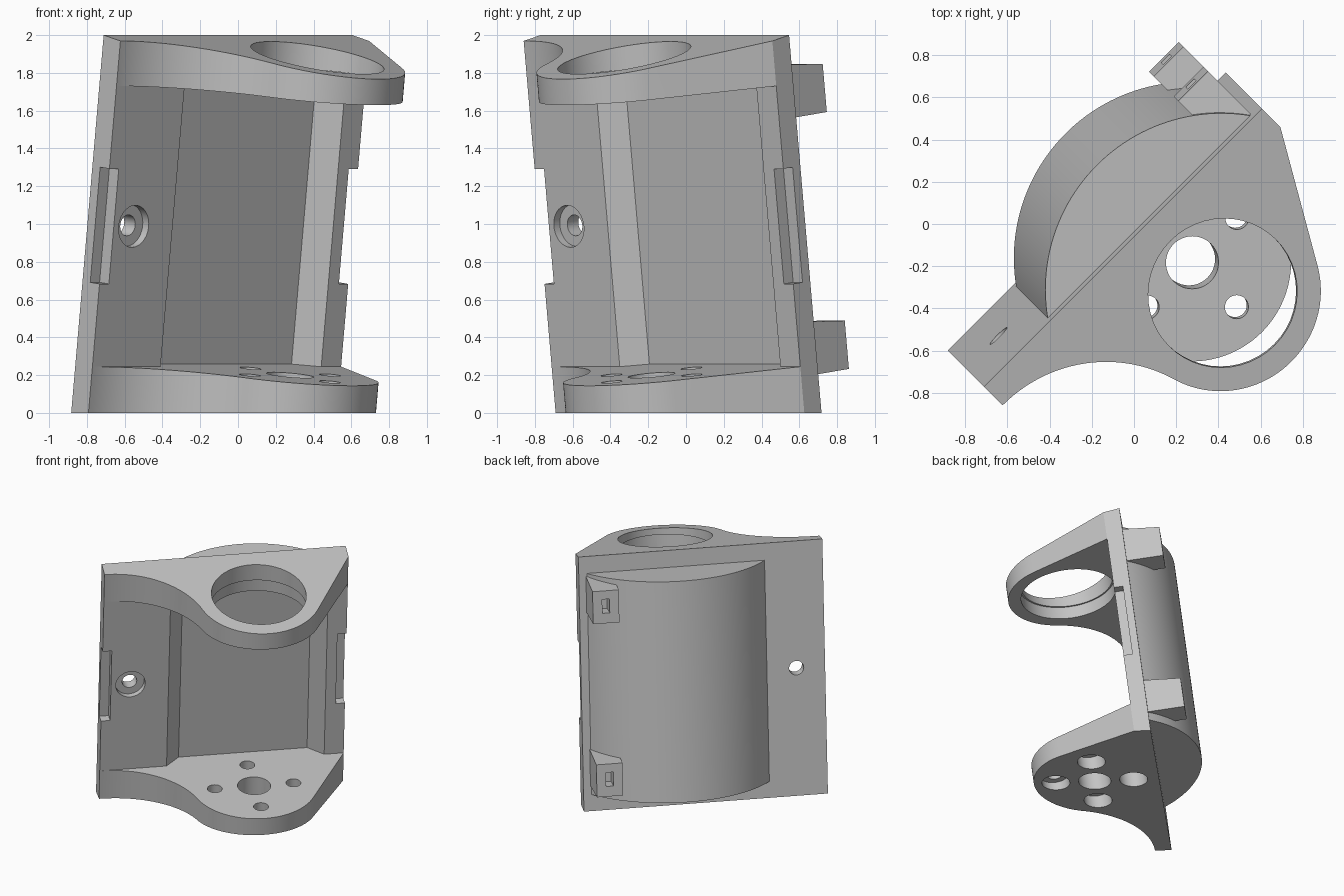
import bpy, bmesh, math
from mathutils import Matrix, Vector

cube = bpy.data.objects.get("Cube")
if cube:
    bpy.data.objects.remove(cube, do_unlink=True)

GREY = (0.55, 0.55, 0.55, 1)
grey = bpy.data.materials.new("plain grey")
grey.use_nodes = True
grey.diffuse_color = GREY
grey.node_tree.nodes["Principled BSDF"].inputs["Base Color"].default_value = GREY

# Local frame: u along the plate, v out of its front, w up the tilted axis
SLOPE = 0.1215
TILT = math.atan(SLOPE)
HEIGHT = 2 / math.cos(TILT)
LEFT, RIGHT, THICK = -1.048, 0.814, 0.128
CU, CV, RING = 0.066, 0.497, 0.47
LOW, HIGH = 0.262, HEIGHT - 0.256
FRAME = (Matrix.Translation((-0.142, 0.142, 0)) @ Matrix.Rotation(math.radians(45), 4, 'Z')
         @ Matrix.Rotation(TILT, 4, 'X'))


def finish_mesh(name, bm):
    bmesh.ops.recalc_face_normals(bm, faces=bm.faces)
    mesh = bpy.data.meshes.new(name)
    bm.to_mesh(mesh)
    bm.free()
    mesh.materials.append(grey)
    obj = bpy.data.objects.new(name, mesh)
    bpy.context.collection.objects.link(obj)
    return obj


def prism_bm(points, w0, w1):
    bm = bmesh.new()
    face = bm.faces.new([bm.verts.new((u, -v, w0)) for u, v in points])
    new = bmesh.ops.extrude_face_region(bm, geom=[face])["geom"]
    bmesh.ops.translate(bm, vec=(0, 0, w1 - w0),
                        verts=[g for g in new if isinstance(g, bmesh.types.BMVert)])
    return bm


def prism(name, points, w0, w1):
    return finish_mesh(name, prism_bm(points, w0, w1))


def box(name, u0, u1, v0, v1, w0, w1):
    return prism(name, [(u0, v0), (u1, v0), (u1, v1), (u0, v1)], w0, w1)


def arc(cu, cv, r, a0, a1, n):
    return [(cu + r * math.cos(a0 + (a1 - a0) * i / n),
             cv + r * math.sin(a0 + (a1 - a0) * i / n)) for i in range(n + 1)]


def disc(name, u, v, r, w0, w1):
    return prism(name, arc(u, v, r, 0, math.tau, 48)[:-1], w0, w1)


def rod(name, u, w, r, v0, v1):
    bm = bmesh.new()
    bmesh.ops.create_cone(bm, cap_ends=True, segments=40, radius1=r, radius2=r, depth=v1 - v0,
                          matrix=Matrix.Translation((u, -(v0 + v1) / 2, w))
                          @ Matrix.Rotation(math.pi / 2, 4, 'X'))
    return finish_mesh(name, bm)


def cut(obj, cutters):
    for c in cutters:
        c.hide_render = True
        mod = obj.modifiers.new("cut", 'BOOLEAN')
        mod.operation, mod.solver, mod.object = 'DIFFERENCE', 'EXACT', c
    mesh = bpy.data.meshes.new_from_object(
        obj.evaluated_get(bpy.context.evaluated_depsgraph_get()))
    obj.modifiers.clear()
    obj.data = mesh
    for c in cutters:
        bpy.data.objects.remove(c, do_unlink=True)


# Bracket outline: plate, concave fillet, round nose, straight tangent side
FU = LEFT + 0.004
dx = CU - FU
k = CV - THICK
fr = (dx * dx + k * k - RING * RING) / (2 * (RING + k))
join = math.atan2(THICK + fr - CV, FU - CU)
corner = Vector((RIGHT - CU, THICK - CV))
side = math.atan2(corner.y, corner.x) + math.acos(RING / corner.length)
outline = [(LEFT, 0), (RIGHT, 0), (RIGHT, THICK)]
outline += arc(CU, CV, RING, side, join, 48)
outline += arc(FU, THICK + fr, fr, join - math.pi, -math.pi / 2, 24)[1:]
outline.append((LEFT, THICK))

# Solid with the ends sloped towards the nose
bm = prism_bm(outline, 0, HEIGHT)
for z, s in ((0, -1), (HEIGHT, 1)):
    bmesh.ops.bisect_plane(bm, geom=bm.verts[:] + bm.edges[:] + bm.faces[:], dist=1e-6,
                           plane_co=(0, 0, z), plane_no=(0, -SLOPE, s), clear_outer=True)
    bmesh.ops.holes_fill(bm, edges=[e for e in bm.edges if e.is_boundary])
bmesh.ops.remove_doubles(bm, verts=bm.verts, dist=1e-5)
bracket = finish_mesh("bracket", bm)

# Space between the flanges with a shallow bevelled pocket in the plate
cutters = [prism("opening", [(-2, THICK), (-0.538, THICK), (-0.427, 0.016), (0.554, 0.016),
                             (0.665, THICK), (2, THICK), (2, 2), (-2, 2)], LOW, HIGH)]
# Edge notches
MID = HEIGHT / 2 + 0.003
for u in (LEFT, RIGHT):
    cutters.append(box("notch", u - 0.07, u + 0.07, THICK - 0.07, 0.3, MID - 0.307, MID + 0.307))
# Counterbored screw hole in the plate
cutters += [rod("screw_hole", -0.829, MID, 0.056, -0.2, 0.3),
            rod("screw_recess", -0.829, MID, 0.112, THICK - 0.045, 0.3)]
# Stepped ring in the upper flange
cutters += [disc("ring_hole", CU, CV, 0.357, MID, 2.2),
            disc("ring_step", CU, CV, 0.37, MID + 0.1, 1.86)]
# Centre hole and four counterbored holes in the lower flange
cutters.append(disc("centre_hole", CU, CV, 0.125, -0.2, 0.6))
for i in range(4):
    u = CU + 0.3 * math.cos(i * math.pi / 2)
    v = CV + 0.3 * math.sin(i * math.pi / 2)
    cutters += [disc("mount_hole", u, v, 0.056, -0.2, 0.6),
                disc("mount_recess", u, v, 0.108, -0.2, 0.165)]
cut(bracket, cutters)
parts = [bracket]

# Curved housing on the back of the plate
HU, HALF, BULGE = 0.074, 0.678, 0.35
R = (HALF * HALF + BULGE * BULGE) / (2 * BULGE)
SPREAD = math.asin(HALF / R)
curve = arc(HU, R - BULGE, R, -math.pi / 2 - SPREAD, -math.pi / 2 + SPREAD, 48)
parts.append(prism("back_housing", [(HU - HALF, 0.01)] + curve + [(HU + HALF, 0.01)], 0.13, 1.88))

# Slotted clip blocks on the back
for name, w in (("lower_clip", 0.2), ("upper_clip", 1.57)):
    clip = box(name, 0.56, 0.76, -0.285, 0.01, w, w + 0.287)
    for vert in clip.data.vertices:
        if vert.co.y > 0.2 and vert.co.z > w + 0.2:
            vert.co.z -= 0.03
    cut(clip, [box("slot", 0.632, 0.688, -0.4, -0.17, w + 0.08, w + 0.19)])
    parts.append(clip)

# Place everything and smooth the curved faces
bpy.ops.object.select_all(action='DESELECT')
for obj in parts:
    obj.matrix_world = FRAME
    obj.select_set(True)
bpy.context.view_layer.objects.active = bracket
bpy.ops.object.shade_smooth_by_angle(angle=math.radians(25))
